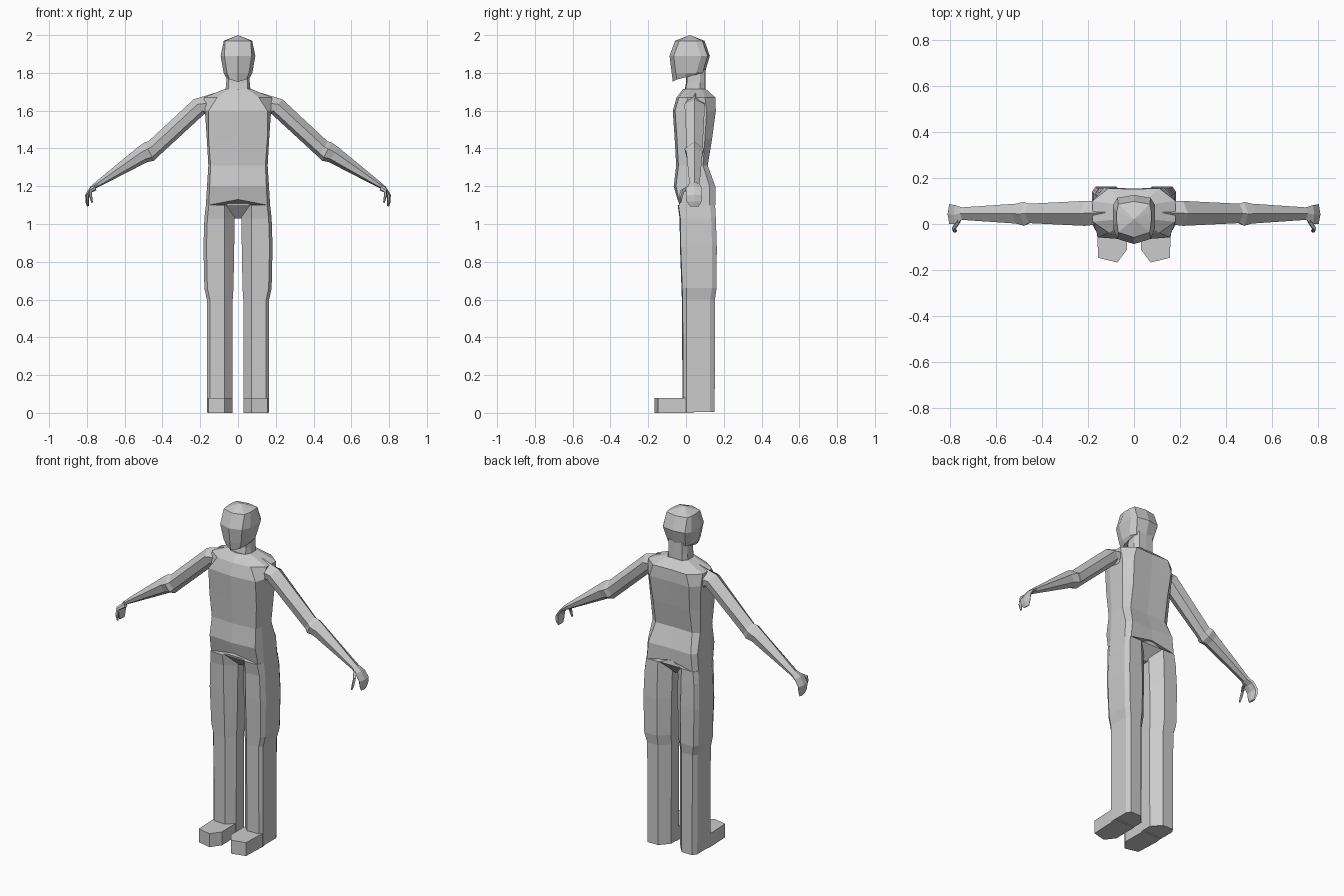
import bpy, bmesh

grey = bpy.data.materials.new("plain grey")
grey.diffuse_color = (0.6, 0.6, 0.6, 1)


def finish(name, bm):
    bmesh.ops.recalc_face_normals(bm, faces=bm.faces[:])
    me = bpy.data.meshes.new(name)
    bm.to_mesh(me)
    bm.free()
    me.materials.append(grey)
    ob = bpy.data.objects.new(name, me)
    bpy.context.collection.objects.link(ob)
    return ob


def loft(name, rings, side=1, tip=None):
    """Skin a list of equal rings of 3D points, capping both ends."""
    bm = bmesh.new()
    rows = [[bm.verts.new((side * x, y, z)) for x, y, z in r] for r in rings]
    n = len(rows[0])
    for a, b in zip(rows, rows[1:]):
        for i in range(n):
            j = (i + 1) % n
            bm.faces.new((a[i], a[j], b[j], b[i]))
    bm.faces.new(rows[0])
    if tip:
        t = bm.verts.new(tip)
        for i in range(n):
            bm.faces.new((rows[-1][i], rows[-1][(i + 1) % n], t))
    else:
        bm.faces.new(rows[-1])
    return finish(name, bm)


def hull(name, pts):
    bm = bmesh.new()
    for p in pts:
        bm.verts.new(p)
    bmesh.ops.convex_hull(bm, input=bm.verts[:])
    return finish(name, bm)


def mirrored(half):
    """Close a half ring whose first and last points lie on x = 0."""
    return half + [(-x, y, z) for x, y, z in half[-2:0:-1]]


# Torso: z, front y, front corner x, side x, side front y, side back y, back x, back y
torso = []
for z, yf, xf, xs, sf, sb, xb, yb in [
        (1.10, -0.045, 0.155, 0.170, 0.00, 0.125, 0.15, 0.155),
        (1.20, -0.065, 0.150, 0.164, 0.00, 0.125, 0.14, 0.155),
        (1.31, -0.052, 0.145, 0.157, 0.00, 0.090, 0.12, 0.115),
        (1.45, -0.060, 0.155, 0.165, 0.00, 0.100, 0.12, 0.138),
        (1.60, -0.070, 0.155, 0.175, 0.00, 0.110, 0.13, 0.158),
        (1.67, -0.050, 0.110, 0.180, 0.01, 0.100, 0.11, 0.155),
        (1.715, -0.015, 0.050, 0.070, 0.02, 0.085, 0.05, 0.105)]:
    lift = 0.03 if z < 1.15 else 0
    torso.append(mirrored([(0, yf, z + lift), (xf, yf + 0.012, z), (xs, sf, z),
                           (xs, sb, z), (xb, yb, z), (0, yb - 0.004, z + lift)]))
loft("torso", torso)

# Crotch wedge between the leg tops
hull("crotch", [(s * x, y, z) for s in (-1, 1) for x, y, z in [
    (0, -0.04, 1.13), (0.07, -0.035, 1.10), (0.02, 0.03, 1.03),
    (0.02, 0.09, 1.03), (0.07, 0.15, 1.10), (0, 0.145, 1.13)]])

# Neck
loft("neck", [mirrored([(0, 0.0 + d, z), (0.05, 0.005 + d, z), (w, 0.03, z),
                        (w, 0.075, z), (0.045, 0.10, z), (0, 0.102, z)])
              for z, w, d in [(1.69, 0.068, -0.01), (1.75, 0.062, 0), (1.82, 0.06, 0)]])

# Head: z, front y, back y, half width, face width
head = []
for z, yf, yb, w, c in [(1.765, -0.07, 0.085, 0.064, 0.045),
                        (1.80, -0.076, 0.100, 0.076, 0.058),
                        (1.89, -0.087, 0.126, 0.092, 0.072),
                        (1.97, -0.058, 0.098, 0.075, 0.068)]:
    slope = 0.12 if z < 1.78 else 0
    head.append(mirrored([(0, yf, z - slope * 0.1), (c, yf + 0.022, z),
                          (w, yf + 0.07, z + slope * 0.1), (w, yb - 0.045, z + slope * 0.2),
                          (c, yb - 0.012, z + slope * 0.2), (0, yb, z + slope * 0.2)]))
loft("head", head, tip=(0, 0.02, 2.0))


def arm_ring(up, low, yf, yb):
    """Hexagon with a ridge on top, spanning the upper and lower points."""
    ym, d = (yf + yb) / 2, (yb - yf) * 0.1
    ring = []
    for y, t in [(ym, 0), (yf, 0.35), (yf + d, 0.8), (ym, 1), (yb - d, 0.8), (yb, 0.35)]:
        ring.append((up[0] + (low[0] - up[0]) * t, y, up[1] + (low[1] - up[1]) * t))
    return ring


for s, label in ((1, "left"), (-1, "right")):
    # Leg: z, outer x, inner x, front y, back y
    leg = []
    for z, xo, xi, yf, yb in [(0.005, 0.163, 0.030, -0.018, 0.152),
                              (0.60, 0.165, 0.028, -0.022, 0.153),
                              (0.66, 0.178, 0.024, -0.024, 0.162),
                              (0.88, 0.183, 0.020, -0.032, 0.163),
                              (1.03, 0.178, 0.018, -0.034, 0.158),
                              (1.10, 0.170, 0.010, -0.044, 0.154)]:
        leg.append([(0.072, yf, z), (xo - 0.016, yf + 0.004, z), (xo, 0.002, z),
                    (xo, yb - 0.025, z), (xo - 0.016, yb, z), (0.078, yb, z),
                    (xi, yb - 0.055, z), (xi, 0.025, z)])
    loft(label + "_leg", leg, s)

    # Foot block with an angled toe
    outline = [(0.032, 0.04), (0.03, -0.11), (0.072, -0.167), (0.155, -0.147),
               (0.162, 0.0), (0.155, 0.04)]
    loft(label + "_foot", [[(x, y, z) for x, y in outline] for z in (0, 0.08)], s)

    # Arm from shoulder to wrist
    loft(label + "_arm", [
        arm_ring((0.07, 1.71), (0.14, 1.53), 0.005, 0.10),
        arm_ring((0.235, 1.66), (0.175, 1.585), -0.008, 0.10),
        arm_ring((0.475, 1.437), (0.425, 1.355), 0.004, 0.088),
        arm_ring((0.495, 1.432), (0.445, 1.335), -0.008, 0.096),
        arm_ring((0.53, 1.407), (0.48, 1.328), 0.002, 0.088),
        arm_ring((0.755, 1.222), (0.735, 1.197), 0.018, 0.072)], s)

    # Hand curling down to the fingertips
    loft(label + "_hand", [
        arm_ring((0.750, 1.225), (0.735, 1.197), 0.018, 0.072),
        arm_ring((0.782, 1.198), (0.768, 1.182), 0.000, 0.082),
        arm_ring((0.809, 1.155), (0.788, 1.152), 0.000, 0.086),
        arm_ring((0.808, 1.118), (0.790, 1.122), 0.004, 0.082),
        arm_ring((0.800, 1.092), (0.790, 1.095), 0.022, 0.068)], s)

    # Thumb
    loft(label + "_thumb", [
        arm_ring((0.762, 1.208), (0.750, 1.178), 0.006, 0.034),
        arm_ring((0.790, 1.184), (0.772, 1.168), -0.028, -0.006),
        arm_ring((0.788, 1.145), (0.772, 1.145), -0.038, -0.018),
        arm_ring((0.776, 1.112), (0.768, 1.114), -0.036, -0.024)], s)
